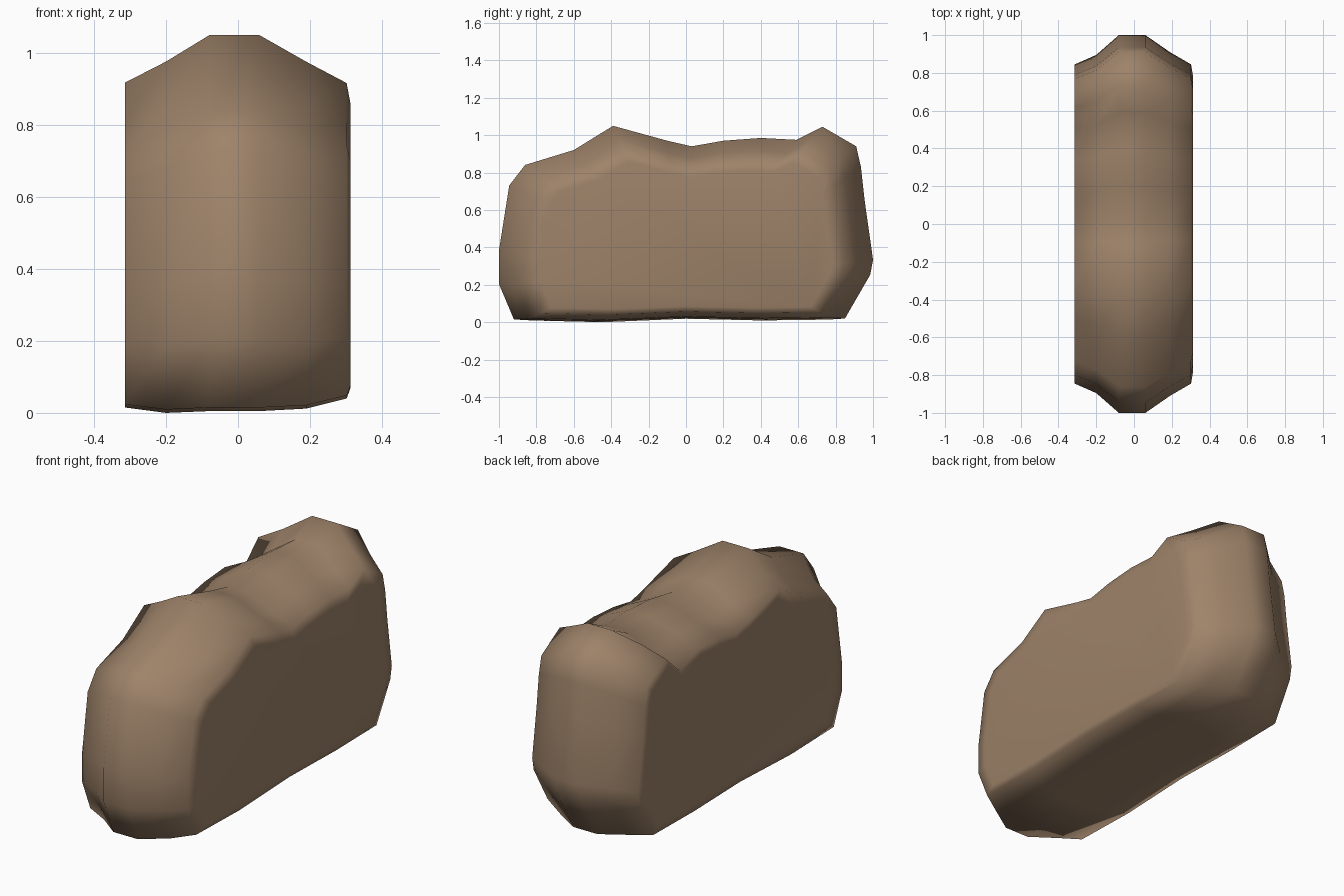
import bpy, bmesh

cube = bpy.data.objects.get("Cube")
if cube:
    bpy.data.objects.remove(cube, do_unlink=True)

# Brown stone colour
stone = bpy.data.materials.new("brown stone")
stone.use_nodes = True
colour = (0.34, 0.226, 0.142, 1)
stone.diffuse_color = colour
stone.node_tree.nodes["Principled BSDF"].inputs["Base Color"].default_value = colour

# Long outline of the boulder through its middle, as (y, z)
outline = [(-0.92, 0.01), (-1, 0.2), (-1, 0.38), (-0.945, 0.73), (-0.86, 0.84),
           (-0.6, 0.92), (-0.39, 1.05), (-0.1, 0.97), (0.03, 0.94), (0.2, 0.97),
           (0.4, 0.985), (0.59, 0.975), (0.73, 1.045), (0.91, 0.94), (0.935, 0.83),
           (0.955, 0.65), (1, 0.33), (0.985, 0.25), (0.85, 0.015), (0.45, 0.01),
           (0, 0.02), (-0.5, 0)]

# Slices across the width: x, shrink in length, shrink in height, lift of the base
slices = [(-0.31, 0.22, 0.18, 0.06), (-0.314, 0.155, 0.125, 0.015), (-0.2, 0.105, 0.07, 0),
          (-0.08, 0, 0, 0.005), (0.06, 0, 0, 0.005), (0.19, 0.09, 0.07, 0.012),
          (0.302, 0.155, 0.125, 0.04), (0.313, 0.22, 0.18, 0.07)]


def slice_point(x, shorten, lower, lift, y, z):
    height = z * (1 - lower) + lift * (1 - z)
    if x < -0.1 and 0.45 < y < 0.7 and z > 0.9:  # hollow beside the back hump
        height -= 0.05
    return (x, y * (1 - shorten), height)


bm = bmesh.new()
rings = [[bm.verts.new(slice_point(*s, *p)) for p in outline] for s in slices]
count = len(outline)
for a, b in zip(rings, rings[1:]):
    for i in range(count):
        j = (i + 1) % count
        bm.faces.new((a[i], a[j], b[j], b[i]))
bm.faces.new(rings[0])
bm.faces.new(rings[-1])
bmesh.ops.recalc_face_normals(bm, faces=bm.faces)
for face in bm.faces:
    face.smooth = True

mesh = bpy.data.meshes.new("boulder")
bm.to_mesh(mesh)
bm.free()
mesh.materials.append(stone)
boulder = bpy.data.objects.new("boulder", mesh)
bpy.context.collection.objects.link(boulder)
